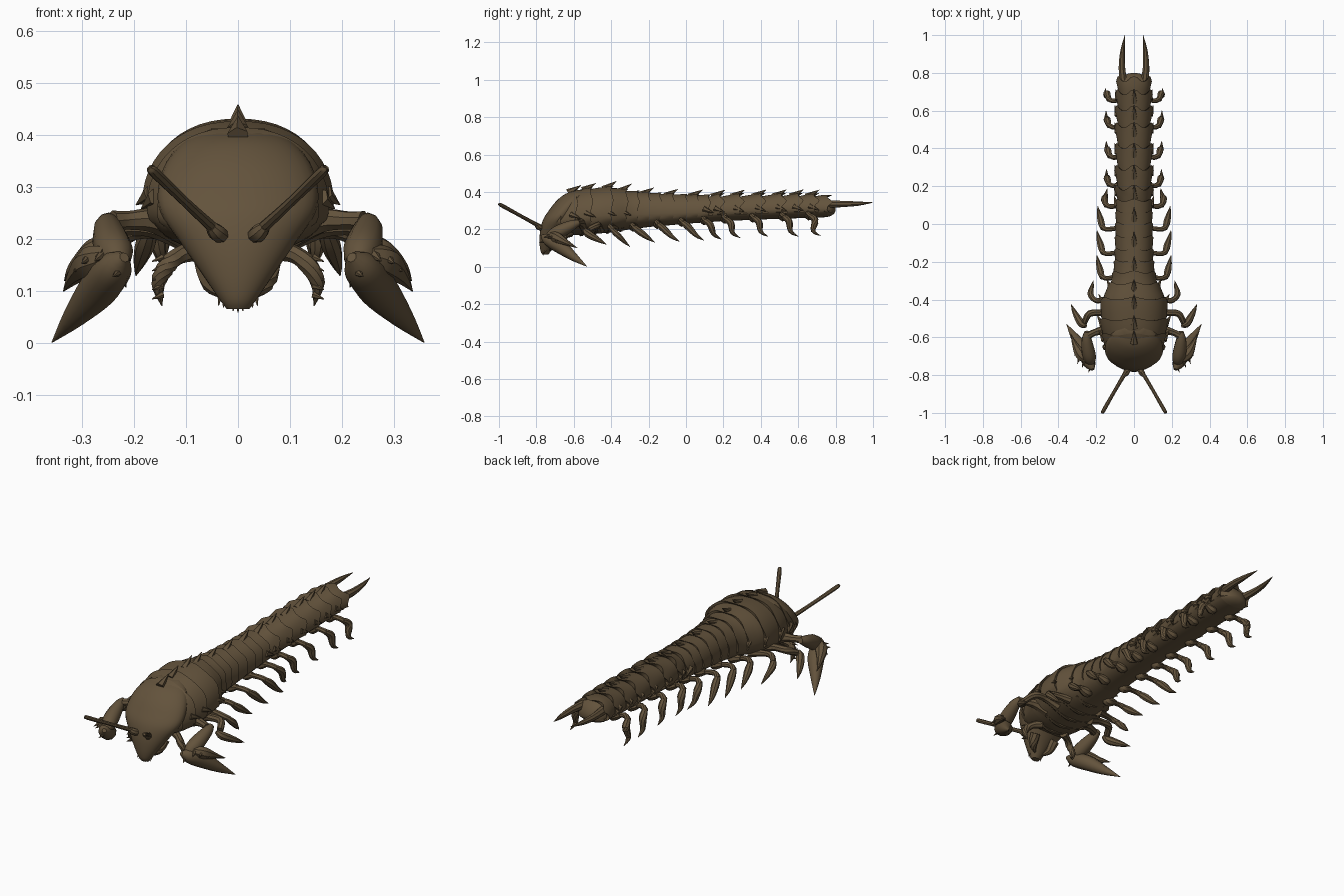
import bpy, bmesh
from math import sin, cos, pi, radians
from mathutils import Vector

cube = bpy.data.objects.get("Cube")
if cube:
    bpy.data.objects.remove(cube, do_unlink=True)

COLOUR = (0.125, 0.086, 0.045, 1)
shell = bpy.data.materials.new("brown shell")
shell.diffuse_color = COLOUR
shell.use_nodes = True
bsdf = shell.node_tree.nodes["Principled BSDF"]
bsdf.inputs["Base Color"].default_value = COLOUR
bsdf.inputs["Roughness"].default_value = 0.8


def loft(name, rings, angle=40):
    """Skin a closed surface over rings of points."""
    bm = bmesh.new()
    loops = [[bm.verts.new(p) for p in ring] for ring in rings]
    n = len(loops[0])
    for a, b in zip(loops, loops[1:]):
        for i in range(n):
            j = (i + 1) % n
            bm.faces.new((a[i], a[j], b[j], b[i]))
    bm.faces.new(loops[0][::-1])
    bm.faces.new(loops[-1])
    bmesh.ops.recalc_face_normals(bm, faces=bm.faces)
    mesh = bpy.data.meshes.new(name)
    bm.to_mesh(mesh)
    bm.free()
    mesh.materials.append(shell)
    mesh.shade_smooth()
    mesh.set_sharp_from_angle(angle=radians(angle))
    ob = bpy.data.objects.new(name, mesh)
    bpy.context.collection.objects.link(ob)


def spline(keys, t):
    """Smooth interpolation through a list of vectors, t in 0..len-1."""
    i = min(int(t), len(keys) - 2)
    u = t - i
    p = [Vector(keys[max(0, min(len(keys) - 1, i + k))]) for k in (-1, 0, 1, 2)]
    return 0.5 * (2 * p[1] + (p[2] - p[0]) * u
                  + (2 * p[0] - 5 * p[1] + 4 * p[2] - p[3]) * u * u
                  + (3 * p[1] - p[0] - 3 * p[2] + p[3]) * u ** 3)


def limb(name, keys, sides=8, steps=4, side=1):
    """Tapered tube through (x, y, z, radius) keys; side=-1 mirrors it."""
    keys = [(k[0] * side, *k[1:]) for k in keys]
    count = (len(keys) - 1) * steps
    pts = [spline(keys, i / steps) for i in range(count + 1)]
    rings = []
    for i, p in enumerate(pts):
        d = (pts[min(i + 1, count)] - pts[max(i - 1, 0)]).xyz.normalized()
        u = d.cross(Vector((0.31, 0.2, 0.93))).normalized()
        v = d.cross(u)
        r = max(p[3], 0.0008)
        rings.append([p.xyz + r * (cos(2 * pi * k / sides) * u + sin(2 * pi * k / sides) * v)
                      for k in range(sides)])
    loft(name, rings)


def spike(name, base, tip, radius, side=1):
    limb(name, [(*base, radius), (*tip, 0.001)], sides=6, steps=1, side=side)


# Body profile: y, half width, bottom, top
BODY = [(-.75, .07, .2, .27), (-.7, .138, .185, .345), (-.6, .167, .17, .406),
        (-.5, .178, .175, .422), (-.4, .17, .185, .426), (-.3, .122, .2, .408),
        (-.2, .104, .213, .397), (0, .098, .23, .387), (.2, .094, .245, .385),
        (.6, .092, .26, .387), (.74, .087, .265, .382), (.79, .08, .27, .36)]


def profile(y):
    for i, (a, b) in enumerate(zip(BODY, BODY[1:])):
        if y <= b[0] or i == len(BODY) - 2:
            return spline(BODY, i + (y - a[0]) / (b[0] - a[0]))


def body_ring(y, flare, scallop, shrink=1):
    _, w, bottom, top = profile(y)
    mid = bottom + 0.38 * (top - bottom)
    ring = []
    for k in range(48):
        a = 2 * pi * k / 48
        c, s = cos(a), sin(a)
        upper = s > -0.3
        f = flare if upper else shrink
        x = w * f * abs(c) ** 0.9 * (1 if c > 0 else -1)
        z = mid + ((top - mid) * f * s ** 0.95 if s > 0 else (mid - bottom) * f * s)
        ring.append((x, y + (scallop * abs(cos(3 * a + pi / 2)) ** 3 if upper else 0), z))
    return ring


# Overlapping armour rings, each flaring towards the tail
JOINTS = [-.75, -.67, -.59, -.51, -.4, -.32, -.26, -.2, -.14, -.07, 0, .06,
          .12, .18, .285, .4, .51, .6, .685, .755]
rings = []
for a, b in zip(JOINTS, JOINTS[1:]):
    big = 0.12 if a > .1 else 0.035
    rings += [body_ring(a, 1 - big, 0), body_ring(a + .35 * (b - a), 1 - big / 2.5, 0),
              body_ring(a + .75 * (b - a), 1 + big / 3, 0),
              body_ring(b, 1 + big, .028 if a > .1 else .012)]
# Rounded tail end
rings += [body_ring(.755 + .045 * sin(t), .93 * cos(t), 0, cos(t))
          for t in (0, .3, .6, .9, 1.2, 1.45)]
loft("segmented_body", rings, 35)

# Spines at the back of the rings
for i, y in enumerate(JOINTS[2:-1]):
    _, w, bottom, top = profile(y)
    if y < -.3 or y > .15 or i % 2:
        tall = .032 if -.5 < y < -.3 else .026
        spike("dorsal_spine", (0, y - .04, top - .014), (0, y + .028, top + tall), .022)
    for s in (-1, 1):
        if y < -.3 or y > .1:
            z = bottom + .42 * (top - bottom)
            spike("flank_spine", (w * .93, y - .025, z + .01), (w * 1.1, y + .028, z - .012), .018, s)

# Head shield: z, centre y, half width, half depth
HEAD = [(.066, -.752, .022, .016), (.085, -.75, .036, .028), (.13, -.738, .067, .045),
        (.19, -.715, .108, .065), (.25, -.685, .148, .08), (.3, -.652, .153, .082),
        (.35, -.615, .136, .08), (.39, -.58, .1, .065), (.412, -.55, .05, .03)]
rings = []
for i in range(33):
    z, y, w, d = spline(HEAD, i / 4)
    rings.append([(w * cos(2 * pi * k / 32), y + d * sin(2 * pi * k / 32), z) for k in range(32)])
loft("head_shield", rings)

# Jaw teeth
for k in range(9):
    x = (k - 4) * .0085
    z = .07 + abs(x) * .4
    spike("jaw_tooth", (x, -.757 + abs(x) * .4, z + .012), (x * 1.1, -.762, z - .011), .006)

# Belly ridges under the chest
for y in (-.62, -.55, -.48, -.41, -.34):
    _, w, bottom, _ = profile(y)
    limb("belly_ridge", [(-w * .6, y, bottom + .025, .012), (0, y - .01, bottom + .008, .016),
                         (w * .6, y, bottom + .025, .012)])

# Walking legs: root y, tip y, knee reach, tip x, tip z
LEGS = [(-.28, -.165, .182, .196, .13), (-.15, -.035, .178, .196, .135),
        (-.02, .095, .178, .192, .142), (.1, .19, .16, .14, .147),
        (.21, .29, .145, .145, .155), (.36, .44, .142, .147, .162),
        (.52, .6, .145, .148, .163), (.66, .72, .147, .152, .166)]

for s in (-1, 1):
    for ry, ty, reach, tx, tz in LEGS:
        _, w, bottom, _ = profile(ry)
        z = bottom + .015
        limb("leg_hip", [(w * .3, ry, z + .005, .008), (w * .55, ry, z - .005, .025),
                         (w * .8, ry, z, .02), (w, ry, z + .006, .012)], side=s)
        limb("leg_upper", [(w * .8, ry, z, .012), (reach - .035, ry - .008, z + .008, .013),
                           (reach - .008, ry + .006, z - .006, .014)], side=s)
        limb("leg_claw", [(reach - .014, ry - .006, z + .002, .012),
                          (reach - .004, ry + .03, z - .028, .019),
                          ((reach + tx) / 2, ty - .04, tz + .026, .012), (tx, ty, tz, .001)], side=s)

    # Large grasping arms
    limb("arm_upper", [(.1, -.54, .21, .03), (.16, -.56, .235, .024),
                       (.21, -.575, .236, .018), (.24, -.59, .235, .02)], side=s)
    limb("arm_forearm", [(.248, -.57, .238, .014), (.25, -.61, .222, .027), (.243, -.67, .192, .036),
                         (.235, -.71, .17, .034), (.23, -.74, .15, .02)], sides=10, side=s)
    limb("arm_claw", [(.218, -.77, .165, .01), (.236, -.735, .145, .034), (.266, -.67, .108, .039),
                      (.313, -.6, .053, .023), (.357, -.53, .002, .001)], sides=10, side=s)
    limb("arm_thumb", [(.25, -.72, .168, .02), (.283, -.69, .156, .03),
                       (.312, -.64, .13, .016), (.335, -.58, .1, .001)], side=s)
    for x, y, z in ((.26, -.72, .17), (.285, -.7, .165), (.3, -.66, .15), (.225, -.745, .14)):
        spike("arm_thorn", (x, y, z), (x + .015, y - .04, z - .012), .012, s)

    # Second and third front legs
    limb("second_leg", [(.1, -.46, .2, .025), (.17, -.47, .222, .018), (.235, -.475, .222, .018),
                        (.262, -.52, .2, .016)], side=s)
    limb("second_claw", [(.255, -.54, .2, .01), (.28, -.525, .178, .021),
                         (.313, -.47, .145, .014), (.333, -.425, .12, .001)], side=s)
    limb("third_leg", [(.09, -.38, .205, .022), (.16, -.4, .215, .015), (.2, -.405, .212, .015),
                       (.225, -.385, .195, .013)], side=s)
    limb("third_claw", [(.215, -.4, .205, .012), (.23, -.37, .175, .017),
                        (.222, -.33, .135, .01), (.215, -.3, .108, .001)], side=s)

    # Toothed feeding limbs beside the jaw
    limb("feeding_limb", [(.07, -.62, .18, .022), (.11, -.64, .17, .017), (.135, -.655, .15, .018),
                          (.153, -.65, .115, .014), (.146, -.635, .072, .001)], side=s)
    for k in range(5):
        z = .165 - k * .018
        spike("feeding_tooth", (.145, -.655, z), (.165, -.665, z - .008), .007, s)

    # Inner mandible, antenna and tail prong
    limb("mandible", [(.06, -.68, .16, .025), (.05, -.71, .115, .02), (.02, -.73, .085, .002)], side=s)
    limb("antenna_socket", [(.025, -.755, .203, .012), (.04, -.785, .212, .017), (.052, -.8, .224, .011)], side=s)
    limb("antenna", [(.035, -.77, .21, .012), (.1, -.88, .27, .0095), (.16, -.985, .328, .0105),
                     (.168, -.998, .336, .006)], side=s)
    limb("tail_prong", [(.055, .74, .335, .022), (.064, .83, .336, .018),
                        (.06, .92, .338, .012), (.048, 1, .344, .001)], side=s)
